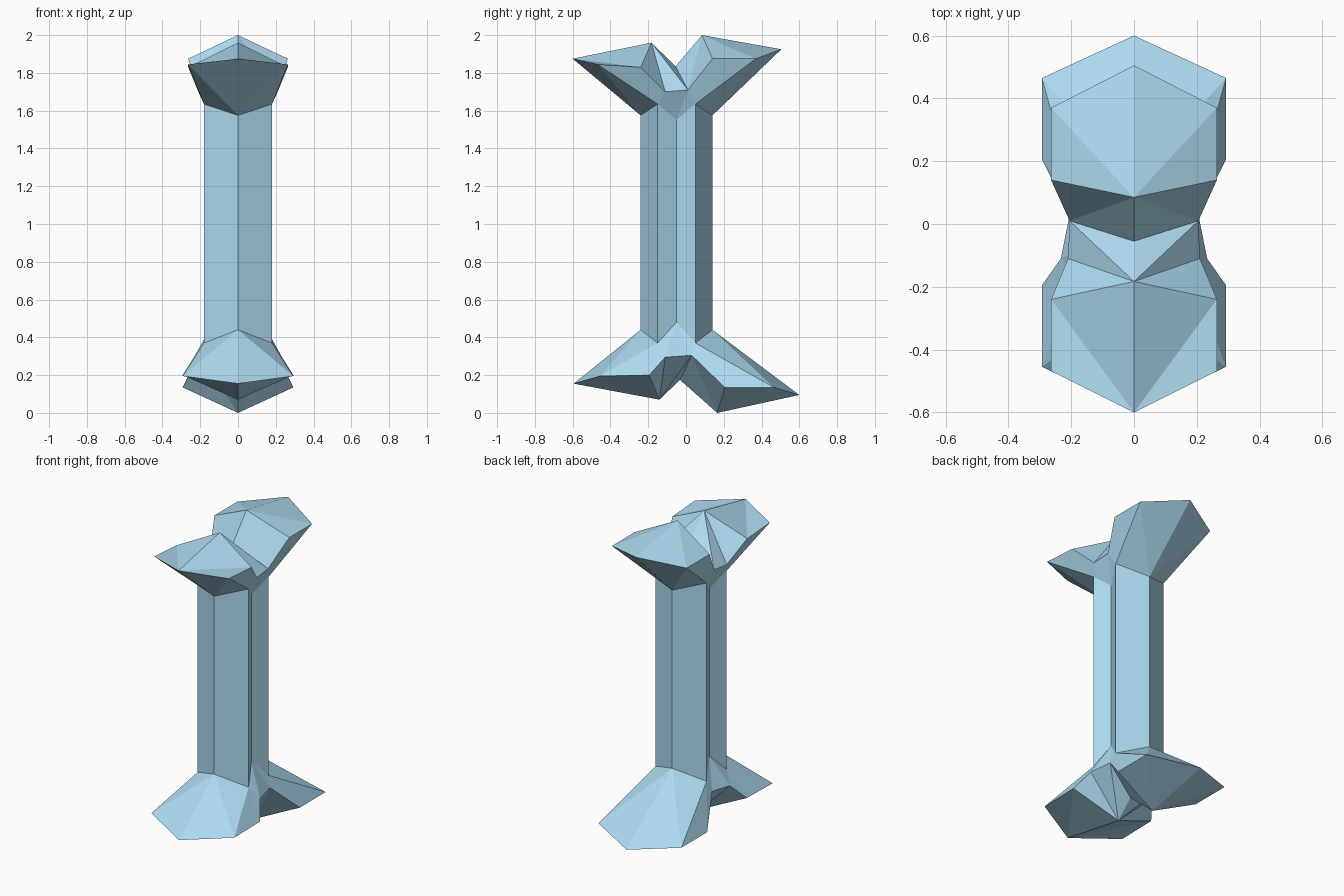
import bpy, bmesh

if "Cube" in bpy.data.objects:
    bpy.data.objects.remove(bpy.data.objects["Cube"])

# Points of one bone end (right half, x >= 0), walking from front to back
neck_top = [(0, -.24, 1.575), (.18, -.15, 1.635), (.13, -.05, 1.55), (.18, .05, 1.635), (0, .14, 1.575)]
rim_top = [(0, -.6, 1.875), (.264, -.468, 1.845), (.264, -.24, 1.83), (.21, -.11, 1.70),
           (.205, .01, 1.71), (.264, .14, 1.875), (.264, .37, 1.875), (0, .505, 1.925)]
crown_top = [(0, -.183, 1.96), (0, -.055, 1.835), (0, .085, 2.0)]

neck_low = [(0, -.24, .44), (.18, -.15, .37), (.13, -.05, .48), (.18, .05, .37), (0, .14, .44)]
rim_low = [(0, -.595, .155), (.293, -.455, .195), (.293, -.195, .20), (.233, -.11, .295),
           (.205, .03, .305), (.293, .205, .135), (.293, .465, .135), (0, .6, .095)]
crown_low = [(0, -.14, .07), (0, -.032, .175), (0, .165, 0)]

bm = bmesh.new()


def bone_end(neck, rim, crown):
    """Two knuckles with a notch between them, flaring out of the shaft."""
    n, r, c = [[bm.verts.new(p) for p in pts] for pts in (neck, rim, crown)]
    for face in (
        # underside flaring from the shaft
        (n[0], r[1], r[0]), (n[0], n[1], r[1]), (n[1], r[2], r[1]), (n[1], r[3], r[2]),
        (n[1], n[2], r[3]), (n[2], r[4], r[3]), (n[2], n[3], r[4]), (n[3], r[5], r[4]),
        (n[3], r[6], r[5]), (n[3], n[4], r[6]), (n[4], r[7], r[6]),
        # knuckle caps
        (r[0], r[1], r[2]), (r[0], r[2], c[0]), (r[2], r[3], c[0]), (c[0], r[3], r[4]),
        (c[0], r[4], c[1]), (c[1], r[4], c[2]), (r[4], r[5], c[2]), (r[5], r[6], c[2]),
        (r[6], r[7], c[2]),
    ):
        bm.faces.new(face)
    return n


top = bone_end(neck_top, rim_top, crown_top)
low = bone_end(neck_low, rim_low, crown_low)

# Grooved shaft between the two ends
for i in range(4):
    bm.faces.new((low[i], low[i + 1], top[i + 1], top[i]))

# Mirror the half to the left side
geom = bm.verts[:] + bm.edges[:] + bm.faces[:]
bmesh.ops.mirror(bm, geom=geom, axis='X', merge_dist=.0005)
bmesh.ops.remove_doubles(bm, verts=bm.verts[:], dist=.0005)
bmesh.ops.recalc_face_normals(bm, faces=bm.faces[:])

mesh = bpy.data.meshes.new("bone")
bm.to_mesh(mesh)
bm.free()
bone = bpy.data.objects.new("bone", mesh)
bpy.context.collection.objects.link(bone)

# Pale blue surface
mat = bpy.data.materials.new("pale_blue")
mat.diffuse_color = (.42, .70, .87, 1)
mat.use_nodes = True
mat.node_tree.nodes["Principled BSDF"].inputs["Base Color"].default_value = mat.diffuse_color
mesh.materials.append(mat)
